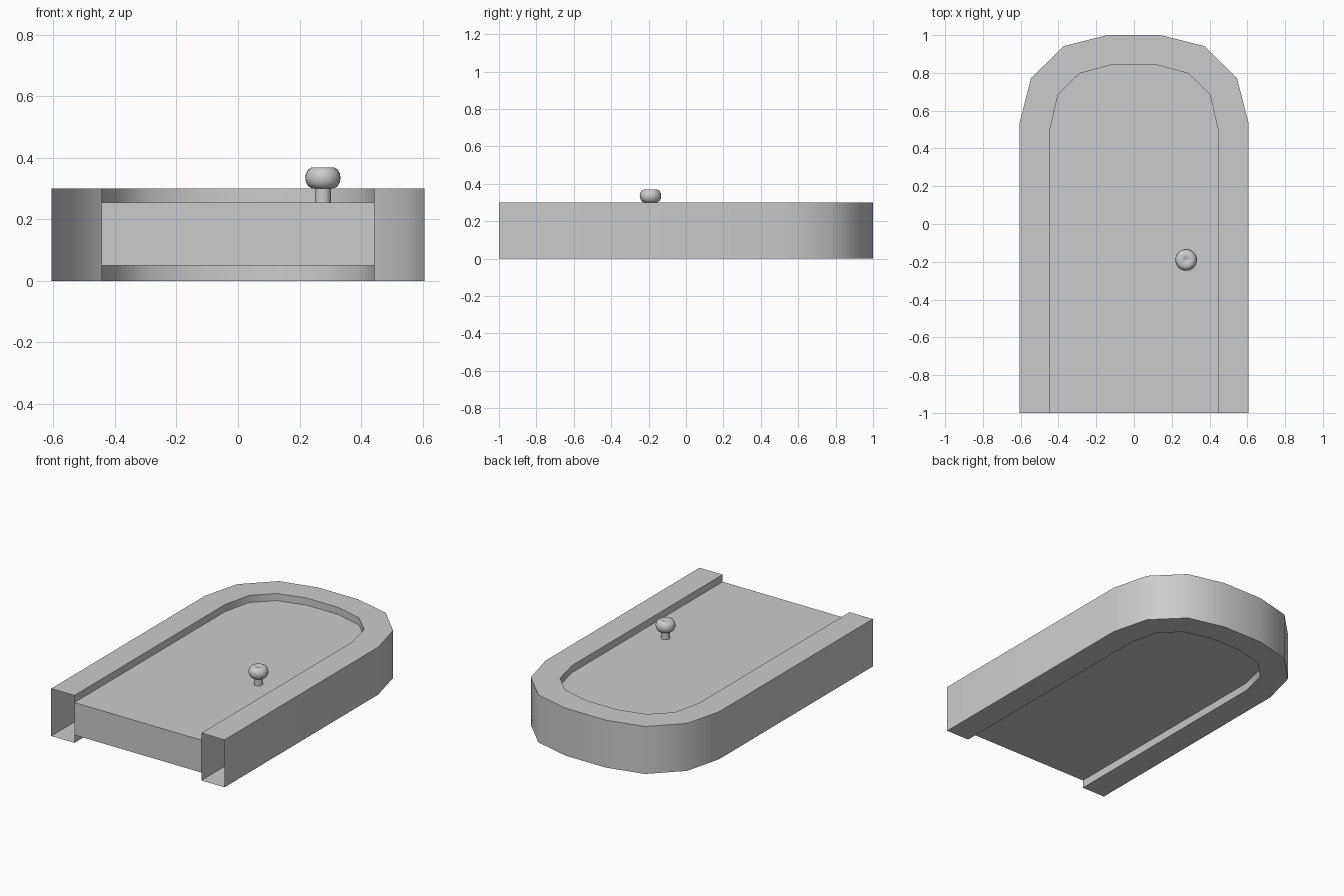
import bpy, bmesh, math

if "Cube" in bpy.data.objects:
    bpy.data.objects.remove(bpy.data.objects["Cube"])

# Right half of each arch outline, foot to crown
OUTER = [(0.606, -1), (0.606, 0.535), (0.546, 0.77), (0.373, 0.942), (0.14, 1.0)]
INNER = [(0.444, -1), (0.444, 0.505), (0.402, 0.685), (0.288, 0.797), (0.11, 0.845)]


def arch(half):
    return half + [(-x, y) for x, y in reversed(half)]


def finish(name, bm, angle):
    bmesh.ops.recalc_face_normals(bm, faces=bm.faces)
    mesh = bpy.data.meshes.new(name)
    bm.to_mesh(mesh)
    bm.free()
    obj = bpy.data.objects.new(name, mesh)
    bpy.context.collection.objects.link(obj)
    bpy.ops.object.select_all(action='DESELECT')
    obj.select_set(True)
    bpy.context.view_layer.objects.active = obj
    bpy.ops.object.shade_smooth_by_angle(angle=math.radians(angle))
    return obj


# Hollow door frame: rectangular section swept round the arch, open at the feet
bm = bmesh.new()
sections = []
for (ox, oy), (ix, iy) in zip(arch(OUTER), arch(INNER)):
    sections.append([bm.verts.new(p) for p in
                     ((ox, oy, 0), (ox, oy, 0.3), (ix, iy, 0.3), (ix, iy, 0))])
for a, b in zip(sections, sections[1:]):
    for i in range(4):
        j = (i + 1) % 4
        bm.faces.new((a[i], a[j], b[j], b[i]))
finish("door_frame", bm, 40)

# Door panel: inner arch extruded, recessed on both sides
bm = bmesh.new()
base = bm.faces.new([bm.verts.new((x, y, 0.05)) for x, y in arch(INNER)])
ext = bmesh.ops.extrude_face_region(bm, geom=[base], use_keep_orig=True)
top = [v for v in ext["geom"] if isinstance(v, bmesh.types.BMVert)]
bmesh.ops.translate(bm, verts=top, vec=(0, 0, 0.205))
finish("door_panel", bm, 40)

# Door knob: stem and dimpled rounded head as one lathed profile
profile = [(0.026, 0.255), (0.026, 0.302), (0.036, 0.301), (0.047, 0.307),
           (0.055, 0.32), (0.0575, 0.335), (0.055, 0.35), (0.047, 0.363),
           (0.036, 0.369), (0.022, 0.369), (0.010, 0.366), (0, 0.360)]
bm = bmesh.new()
verts = [bm.verts.new((r, 0, z)) for r, z in profile]
edges = [bm.edges.new(pair) for pair in zip(verts, verts[1:])]
bmesh.ops.spin(bm, geom=verts + edges, cent=(0, 0, 0), axis=(0, 0, 1),
               angle=math.tau, steps=24)
bmesh.ops.remove_doubles(bm, verts=bm.verts, dist=0.0005)
knob = finish("door_knob", bm, 50)
knob.location = (0.276, -0.19, 0)
